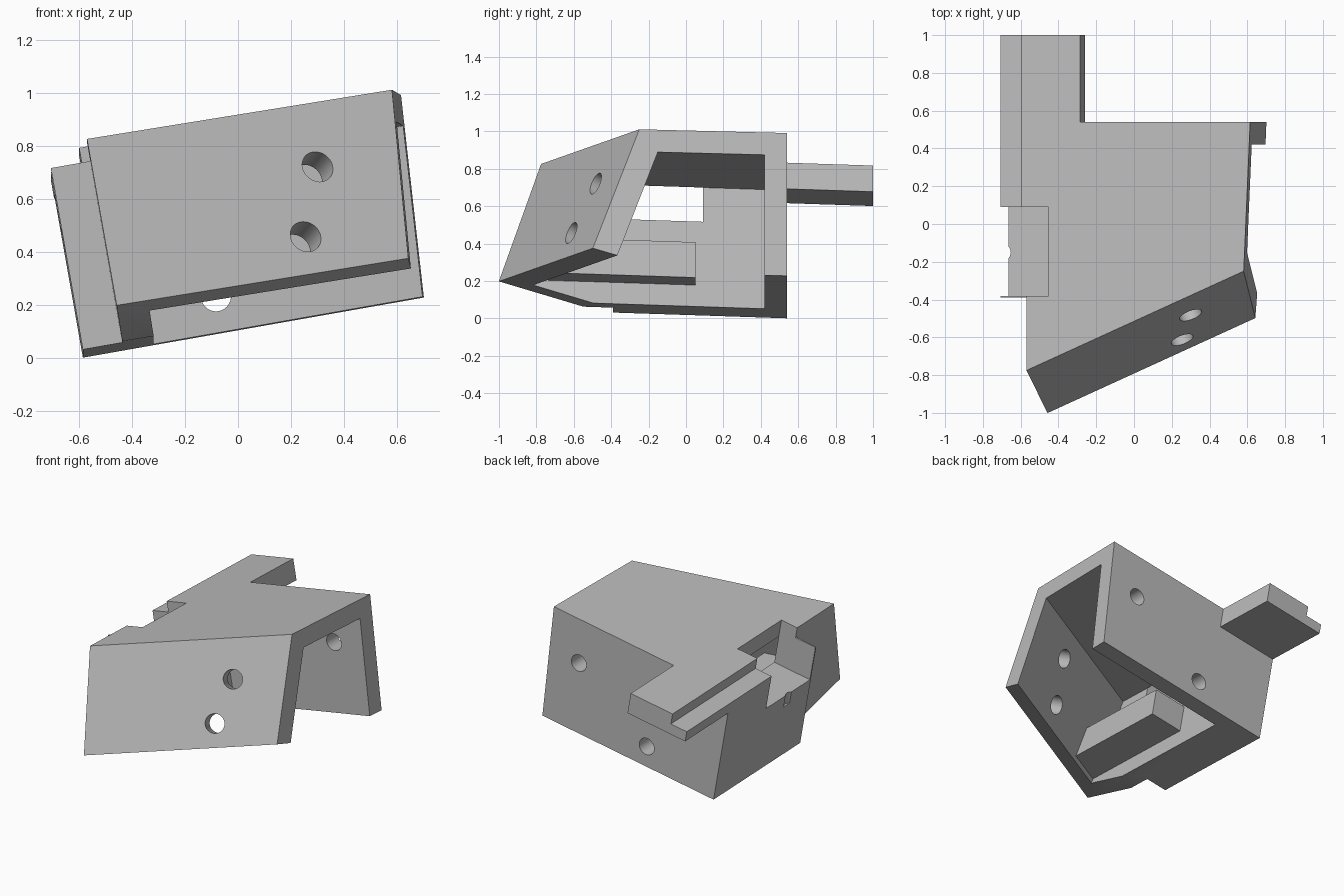
import bpy, bmesh, math
from mathutils import Vector, Matrix

if "Cube" in bpy.data.objects:
    bpy.data.objects.remove(bpy.data.objects["Cube"])

mat = bpy.data.materials.new("plain_grey")
mat.use_nodes = True
grey = (0.5, 0.5, 0.5, 1)
mat.diffuse_color = grey
mat.node_tree.nodes["Principled BSDF"].inputs["Base Color"].default_value = grey

TOP, BASE, WALL = 0.887, 0.12, 0.12
LEFT, OUTER = -0.422, -0.573
BACK = 0.54
FRONT_N = Vector((-0.45, 1, -0.35))
FRONT_P = Vector((LEFT, -0.775, TOP))


def make_object(name, bm):
    bmesh.ops.recalc_face_normals(bm, faces=bm.faces)
    mesh = bpy.data.meshes.new(name)
    bm.to_mesh(mesh)
    bm.free()
    mesh.materials.append(mat)
    obj = bpy.data.objects.new(name, mesh)
    bpy.context.collection.objects.link(obj)
    return obj


def block(name, lo, hi, cuts=()):
    """Box trimmed by planes; each cut is (point, normal towards the removed side)."""
    bm = bmesh.new()
    bmesh.ops.create_cube(bm, size=1)
    for v in bm.verts:
        v.co = Vector([(a if c < 0 else b) for c, a, b in zip(v.co, lo, hi)])
    for point, normal in cuts:
        geom = bm.verts[:] + bm.edges[:] + bm.faces[:]
        cut = bmesh.ops.bisect_plane(bm, geom=geom, plane_co=point, plane_no=normal, clear_outer=True)
        edges = [e for e in cut["geom_cut"] if isinstance(e, bmesh.types.BMEdge)]
        bmesh.ops.contextual_create(bm, geom=edges)
    return make_object(name, bm)


def rod(name, centre, axis, radius, depth):
    bm = bmesh.new()
    turn = Vector(axis).to_track_quat('Z', 'Y').to_matrix().to_4x4()
    bmesh.ops.create_cone(bm, cap_ends=True, segments=40, radius1=radius, radius2=radius,
                          depth=depth, matrix=Matrix.Translation(centre) @ turn)
    return make_object(name, bm)


def combine(target, other, operation):
    mod = target.modifiers.new(operation.lower(), 'BOOLEAN')
    mod.operation, mod.solver, mod.object = operation, 'EXACT', other
    graph = bpy.context.evaluated_depsgraph_get()
    mesh = bpy.data.meshes.new_from_object(target.evaluated_get(graph))
    target.modifiers.clear()
    target.data = mesh
    bpy.data.objects.remove(other)


# Main shell: outer solid with slanted front, bevelled underside and tapered open end
front = (FRONT_P, -FRONT_N)
underside = (Vector((LEFT, -1, 0.242)), Vector((0.27 * 0.45, -0.27, -1)))
open_end = (Vector((0.757, 0, TOP)), Vector((1, -0.044, -0.062)))
body = block("bracket_body", (LEFT, -1.4, BASE), (1, BACK, TOP), [front, underside, open_end])

# Cavity, open below and at the end
inner_front = (FRONT_P + Vector((0, 0.142, 0)), -FRONT_N)
cavity = block("cavity", (LEFT + WALL, -1.4, -0.5), (1.5, BACK - WALL, TOP - WALL), [inner_front])
combine(body, cavity, 'DIFFERENCE')

# Thickened side wall, raised shoulder and rear arm with its lower rail
STEP, RAIL, ARM_BASE = -0.452, 0.815, 0.745
for name, lo, hi in [
    ("side_wall", (OUTER, -0.39, BASE), (LEFT + 0.03, BACK, RAIL)),
    ("shoulder", (STEP, 0.0, RAIL - 0.1), (LEFT + 0.03, BACK, TOP)),
    ("arm", (STEP, BACK - 0.06, ARM_BASE), (-0.133, 1, TOP)),
    ("arm_rail", (OUTER, BACK - 0.06, ARM_BASE), (STEP + 0.03, 1, RAIL)),
]:
    combine(body, block(name, lo, hi), 'UNION')

# Inner stop block running into the slanted front plate
mid_front = (FRONT_P + Vector((0, 0.1, 0)), -FRONT_N)
stop = block("stop", (LEFT + 0.06, -1.2, 0.236), (-0.07, 0.05, 0.428), [mid_front])
combine(body, stop, 'UNION')

# Side pocket and its shallow groove
combine(body, block("pocket", (-1, -0.38, 0.581), (LEFT + WALL, 0.09, 1.2)), 'DIFFERENCE')
combine(body, rod("groove", (-0.605, -0.15, 0.6), (0, 0, 1), 0.045, 0.2), 'DIFFERENCE')

# Screw holes through the front and back plates
for centre in [(0.418, -0.483, 0.642), (0.327, -0.613, 0.386)]:
    combine(body, rod("front_hole", centre, FRONT_N, 0.0615, 0.4), 'DIFFERENCE')
for centre in [(0.538, BACK, 0.591), (-0.039, BACK, 0.256)]:
    combine(body, rod("back_hole", centre, (0, 1, 0), 0.056, 0.4), 'DIFFERENCE')

# Lean the whole part sideways and slightly down towards the back
a = math.radians(10)
body.data.transform(Matrix((
    (math.cos(a), 0, -math.sin(a), 0),
    (0, 1, 0, 0),
    (math.sin(a), -0.033, math.cos(a), 0),
    (0, 0, 0, 1))))
body.data.materials.clear()
body.data.materials.append(mat)
for poly in body.data.polygons:
    poly.material_index = 0

# Smooth hole walls, crisp edges elsewhere
bpy.ops.object.select_all(action='DESELECT')
body.select_set(True)
bpy.context.view_layer.objects.active = body
bpy.ops.object.shade_smooth_by_angle(angle=math.radians(25))
